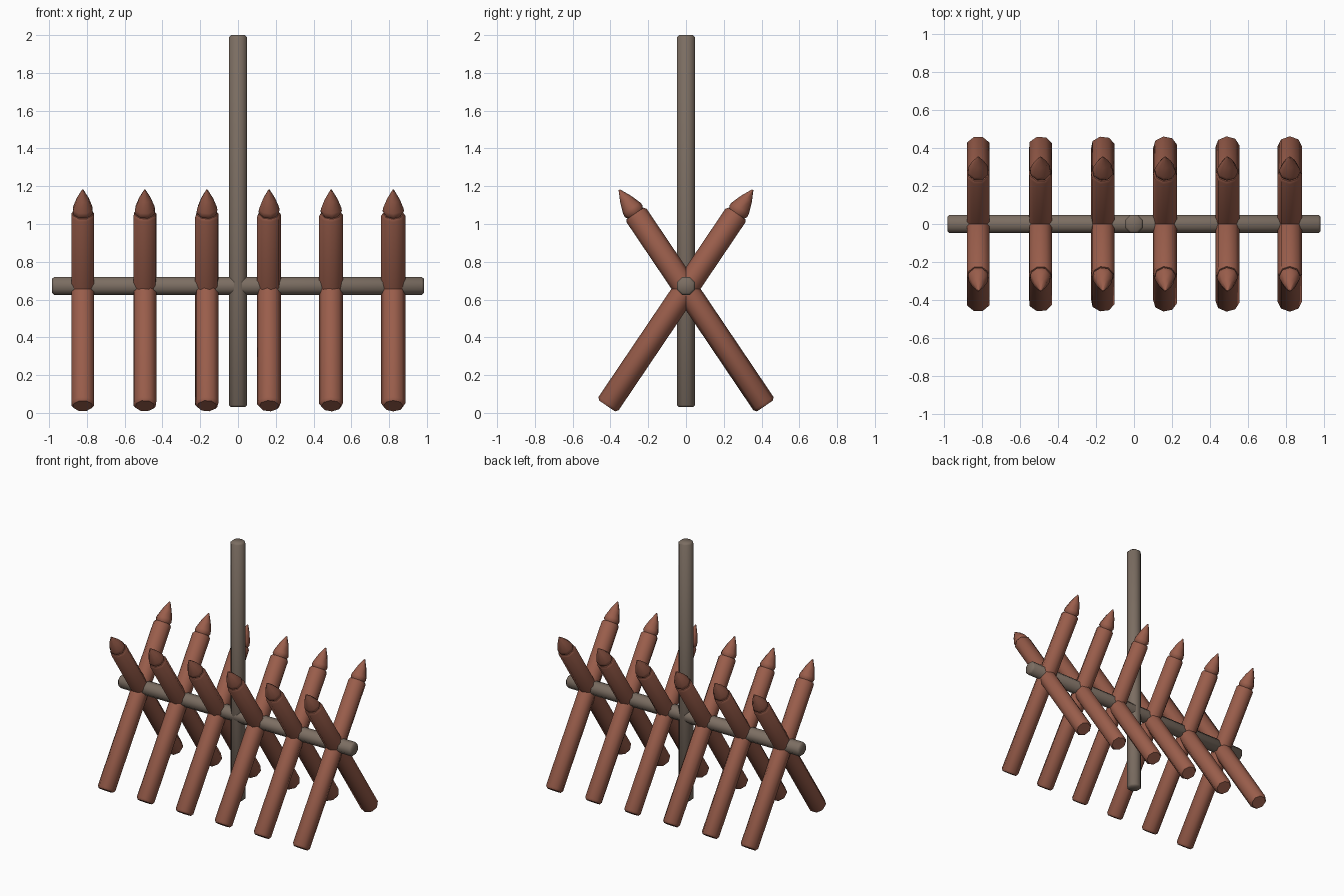
import bpy, bmesh, math
from mathutils import Matrix

if "Cube" in bpy.data.objects:
    bpy.data.objects.remove(bpy.data.objects["Cube"])


def material(name, rgb):
    m = bpy.data.materials.new(name)
    m.diffuse_color = (*rgb, 1)
    m.use_nodes = True
    m.node_tree.nodes["Principled BSDF"].inputs["Base Color"].default_value = m.diffuse_color
    return m


stake_wood = material("reddish wood", (0.32, 0.11, 0.07))
pole_wood = material("grey brown wood", (0.20, 0.155, 0.122))


def lathe(name, profile, mat, matrix, sides=8, spin=0.0):
    """Capped solid from (radius, height) rings around local z."""
    bm = bmesh.new()
    rings = []
    for r, z in profile:
        ring = []
        for i in range(sides):
            a = spin + 2 * math.pi * i / sides
            ring.append(bm.verts.new((r * math.cos(a), r * math.sin(a), z)))
        rings.append(ring)
    for a, b in zip(rings, rings[1:]):
        for i in range(sides):
            j = (i + 1) % sides
            bm.faces.new((a[i], a[j], b[j], b[i]))
    bm.faces.new(rings[0][::-1])
    bm.faces.new(rings[-1])
    me = bpy.data.meshes.new(name)
    bm.to_mesh(me)
    bm.free()
    me.materials.append(mat)
    ob = bpy.data.objects.new(name, me)
    bpy.context.collection.objects.link(ob)
    ob.matrix_world = matrix
    bpy.ops.object.select_all(action='DESELECT')
    ob.select_set(True)
    bpy.context.view_layer.objects.active = ob
    bpy.ops.object.shade_smooth_by_angle(angle=math.radians(50))
    return ob


def pole(name, a, b, matrix):
    lathe(name, [(0.040, a), (0.052, a + 0.012), (0.052, b - 0.012), (0.040, b)],
          pole_wood, matrix, spin=math.pi / 8)


# Upright pole and crossbar
pole("upright_pole", 0.03, 2.0, Matrix.Identity(4))
pole("crossbar", -0.985, 0.985,
     Matrix.Translation((0, 0, 0.672)) @ Matrix.Rotation(math.pi / 2, 4, 'Y'))

# Crossed pairs of sharpened stakes, each turned slightly about its own axis
shaft = [(0.052, -0.748), (0.064, -0.732), (0.064, 0.467), (0.055, 0.481)]
point = [(0.047, 0.478), (0.057, 0.496), (0.054, 0.515), (0.034, 0.572), (0.004, 0.632)]
tilt = math.radians(34)
for k in range(6):
    x = -0.822 + k * 0.3288
    spin = math.pi / 8 + math.radians(4.5) * k
    for side, s in (("back", -1), ("front", 1)):
        m = Matrix.Translation((x, 0, 0.657)) @ Matrix.Rotation(s * tilt, 4, 'X')
        lathe(f"stake_{side}_{k + 1}", shaft, stake_wood, m, spin=-s * spin)
        lathe(f"stake_point_{side}_{k + 1}", point, stake_wood, m, spin=-s * spin)
